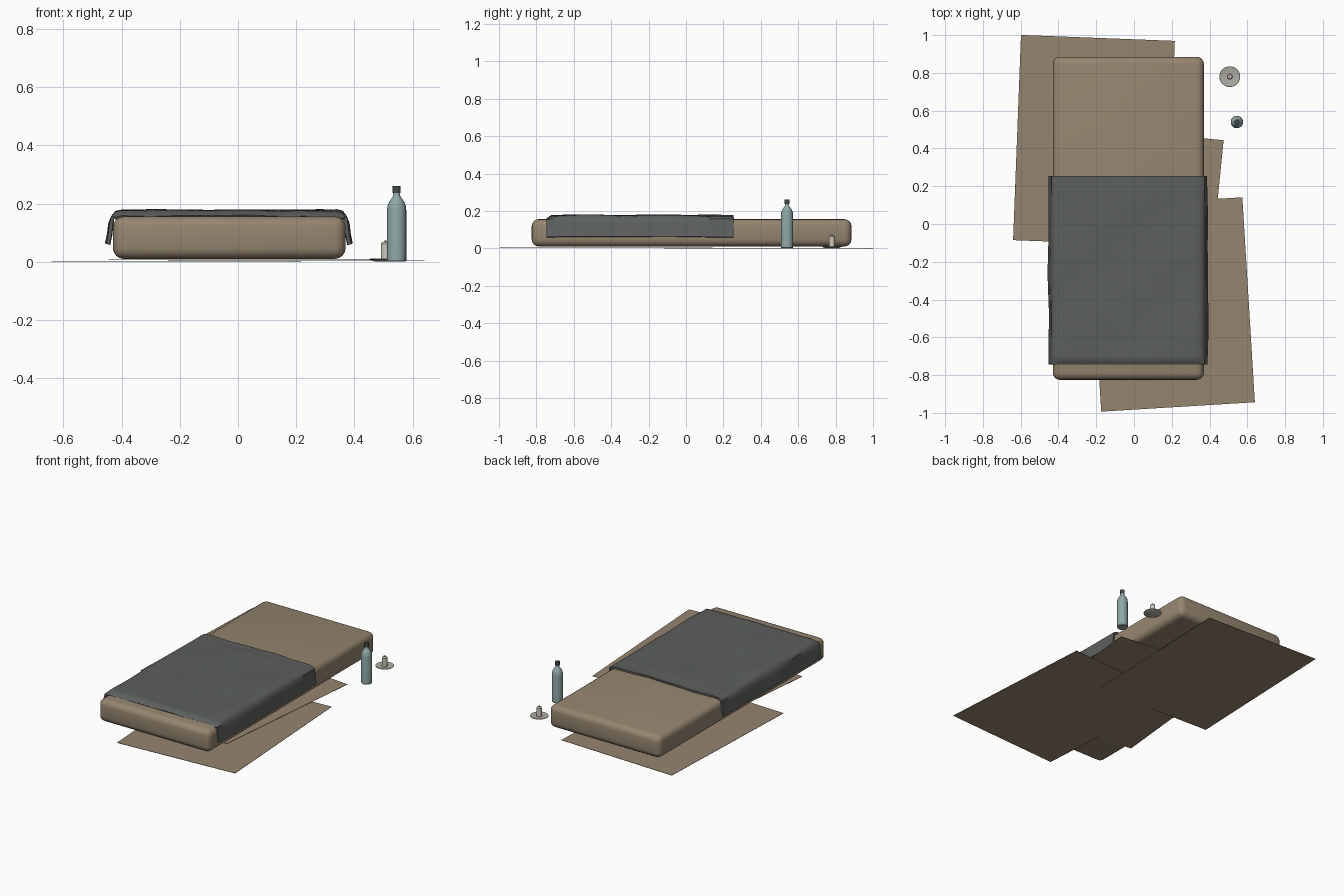
import bpy, bmesh, math
from mathutils import Vector

cube = bpy.data.objects.get("Cube")
if cube:
    bpy.data.objects.remove(cube)


def material(name, color):
    m = bpy.data.materials.new(name)
    m.use_nodes = True
    m.diffuse_color = (*color, 1)
    bsdf = next(n for n in m.node_tree.nodes if n.type == 'BSDF_PRINCIPLED')
    bsdf.inputs["Base Color"].default_value = (*color, 1)
    return m


CARD = material("cardboard", (0.30, 0.235, 0.16))
FOAM = material("mattress_fabric", (0.30, 0.235, 0.16))
WOOL = material("grey_blanket", (0.105, 0.115, 0.11))
GLASS = material("bottle_glass", (0.28, 0.39, 0.39))
CAP = material("bottle_cap", (0.05, 0.07, 0.065))
DISH = material("saucer_clay", (0.42, 0.41, 0.36))
WAX = material("candle_wax", (0.62, 0.58, 0.50))
WICK = material("wick", (0.03, 0.03, 0.03))


def add(name, bm, mat, smooth=None):
    mesh = bpy.data.meshes.new(name)
    bmesh.ops.recalc_face_normals(bm, faces=bm.faces)
    bm.to_mesh(mesh)
    bm.free()
    mesh.materials.append(mat)
    ob = bpy.data.objects.new(name, mesh)
    bpy.context.collection.objects.link(ob)
    if smooth:
        bpy.ops.object.select_all(action='DESELECT')
        ob.select_set(True)
        bpy.context.view_layer.objects.active = ob
        bpy.ops.object.shade_smooth_by_angle(angle=math.radians(smooth))
    return ob


def box(name, center, size, mat, turn=0, bevel=0):
    bm = bmesh.new()
    bmesh.ops.create_cube(bm, size=1)
    bmesh.ops.scale(bm, vec=size, verts=bm.verts)
    if bevel:
        bmesh.ops.bevel(bm, geom=bm.edges[:], offset=bevel, segments=4,
                        profile=0.5, affect='EDGES')
    ob = add(name, bm, mat, 40 if bevel else None)
    ob.location = center
    ob.rotation_euler.z = math.radians(turn)
    return ob


def lathe(name, x, y, profile, mat, sides=20):
    # Closed solid turned about a vertical axis
    bm = bmesh.new()
    rings = [[bm.verts.new((r * math.cos(a), r * math.sin(a), z))
              for a in (math.tau * i / sides for i in range(sides))]
             for r, z in profile]
    for low, high in zip(rings, rings[1:]):
        for i in range(sides):
            j = (i + 1) % sides
            bm.faces.new((low[i], low[j], high[j], high[i]))
    bm.faces.new(rings[0][::-1])
    bm.faces.new(rings[-1])
    ob = add(name, bm, mat, 35)
    ob.location = (x, y, 0)
    return ob


# Overlapping cardboard sheets on the ground
for name, x, y, z, turn in (("cardboard_back", -0.212, 0.442, 0.001, -2.2),
                            ("cardboard_front", 0.20, -0.426, 0.004, 3.5),
                            ("cardboard_middle", 0.015, -0.057, 0.007, -5.7)):
    box(name, (x, y, z), (0.815, 1.087, 0.002), CARD, turn)

# Mattress
box("mattress", (-0.03, 0.03, 0.083), (0.80, 1.71, 0.146), FOAM, bevel=0.038)


# Blanket: a draped cross-section swept along the bed, with soft wrinkles
def wrinkle(x, y):
    return (0.0025 * math.sin(9 * x + 5 * y) + 0.002 * math.sin(13 * y - 11 * x)
            + 0.0012 * math.sin(29 * x + 17 * y))


HALF, STEPS, ROWS = 0.37, 26, 40
drop = [(0.422, 0.062), (0.415, 0.095), (0.411, 0.13), (0.405, 0.157), (0.39, 0.171)]
section = ([(-x, z) for x, z in drop]
           + [(-HALF + 2 * HALF * i / STEPS, 0.176) for i in range(STEPS + 1)]
           + drop[::-1])
bm = bmesh.new()
grid = []
for r in range(ROWS + 1):
    y = -0.745 + r / ROWS
    row = []
    for x, z in section:
        on_top = z > 0.16
        shift = wrinkle(x, y)
        if on_top:
            z += shift
            if r == 0:
                z -= 0.018
            if r > ROWS - 3:
                z -= 0.003
        elif z < 0.14:
            x += math.copysign(1, x) * shift * 0.8
            z += shift * 0.4
        row.append(bm.verts.new((x - 0.031, y, z)))
    grid.append(row)
for a, b in zip(grid, grid[1:]):
    for i in range(len(section) - 1):
        bm.faces.new((a[i], a[i + 1], b[i + 1], b[i]))
bmesh.ops.recalc_face_normals(bm, faces=bm.faces)
if sum(f.normal.z for f in bm.faces) < 0:
    bmesh.ops.reverse_faces(bm, faces=bm.faces)
bmesh.ops.solidify(bm, geom=bm.faces[:], thickness=0.012)
add("blanket", bm, WOOL, 40)

# Bottle with a dark screw cap
BX, BY = 0.545, 0.54
lathe("bottle", BX, BY, [(0.030, 0.001), (0.033, 0.005), (0.033, 0.178), (0.031, 0.193),
                         (0.025, 0.208), (0.016, 0.220), (0.012, 0.226), (0.012, 0.240)], GLASS)
lathe("bottle_cap", BX, BY, [(0.014, 0.236), (0.014, 0.260)], CAP)

# Candle on a saucer
CX, CY = 0.507, 0.78
lathe("saucer", CX, CY, [(0.036, 0.001), (0.055, 0.009), (0.054, 0.011), (0.030, 0.007)], DISH, 24)
lathe("candle", CX, CY, [(0.016, 0.006), (0.016, 0.062), (0.011, 0.069)], WAX, 16)
lathe("candle_wick", CX, CY, [(0.003, 0.066), (0.003, 0.073)], WICK, 8)
